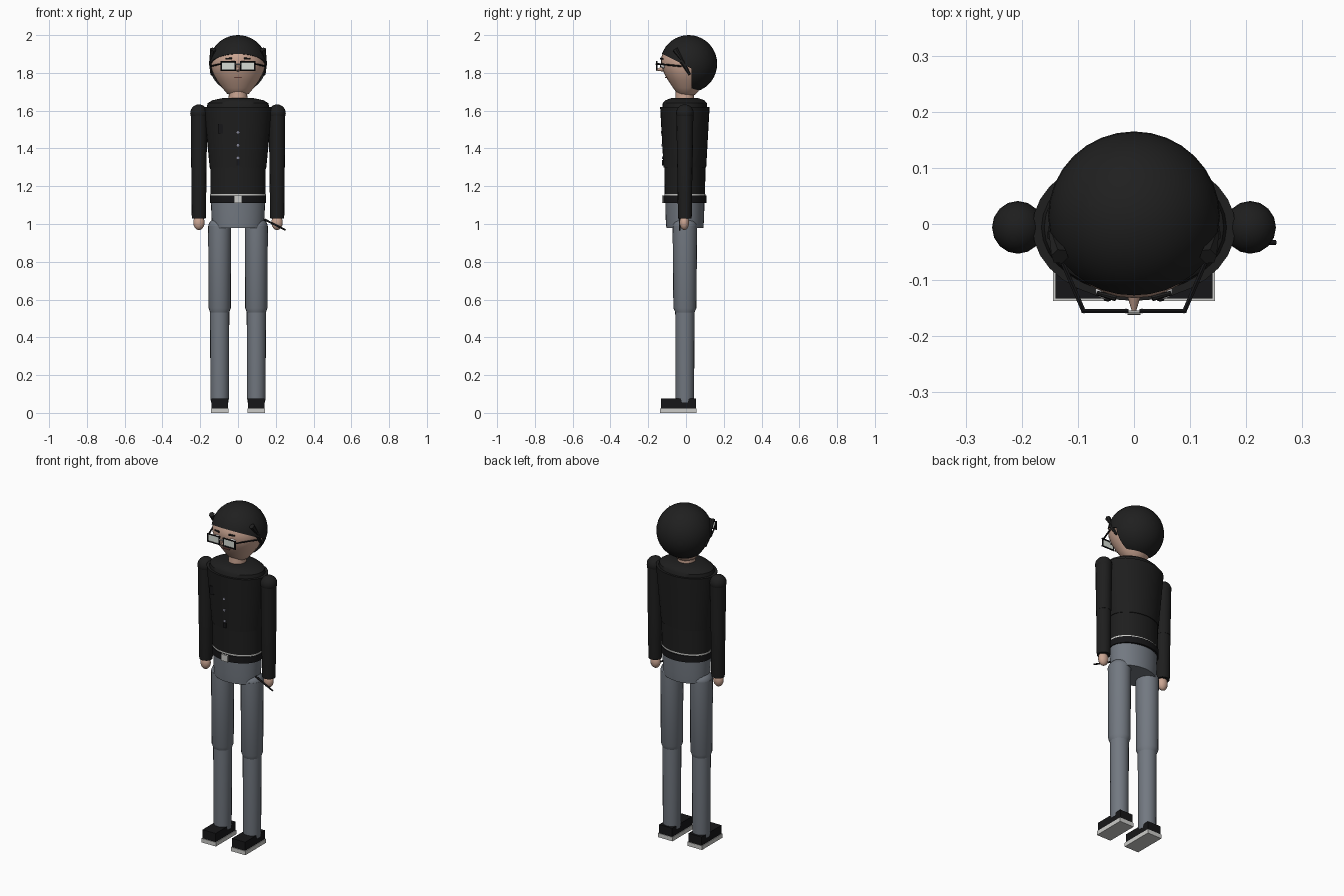
import bpy, bmesh, math
from mathutils import Vector

if "Cube" in bpy.data.objects:
    bpy.data.objects.remove(bpy.data.objects["Cube"])


def mat(name, r, g, b):
    m = bpy.data.materials.new(name)
    m.diffuse_color = (r, g, b, 1)
    m.use_nodes = True
    m.node_tree.nodes["Principled BSDF"].inputs["Base Color"].default_value = m.diffuse_color
    return m


BLACK = mat("soft black cloth", .013, .013, .013)
HAIR = mat("black hair", .014, .014, .014)
DARK = mat("belt and frame black", .008, .008, .009)
GREY = mat("trouser grey", .17, .19, .22)
SKIN = mat("skin", .60, .38, .29)
PALE = mat("pale grey", .60, .60, .58)
LENS = mat("lens", .68, .72, .66)
WHITE = mat("eye white", .85, .85, .85)
LIP = mat("lip", .28, .10, .08)
BUTTON = mat("button", .25, .25, .32)
CY = -.006


def finish(bm, name, m, angle=40):
    bmesh.ops.recalc_face_normals(bm, faces=bm.faces)
    me = bpy.data.meshes.new(name)
    bm.to_mesh(me)
    bm.free()
    me.materials.append(m)
    for p in me.polygons:
        p.use_smooth = True
    me.set_sharp_from_angle(angle=math.radians(angle))
    ob = bpy.data.objects.new(name, me)
    bpy.context.collection.objects.link(ob)
    return ob


def loft(name, m, rings, cx=0, cy=CY, n=32):
    """Stack of elliptical rings (z, rx, ry[, y shift]) with capped ends."""
    bm = bmesh.new()
    loops = []
    for z, rx, ry, *dy in rings:
        y0 = cy + (dy[0] if dy else 0)
        loops.append([bm.verts.new((cx + rx * math.cos(2 * math.pi * i / n),
                                    y0 + ry * math.sin(2 * math.pi * i / n), z)) for i in range(n)])
    for a, b in zip(loops, loops[1:]):
        for i in range(n):
            j = (i + 1) % n
            bm.faces.new((a[i], a[j], b[j], b[i]))
    bm.faces.new(loops[0])
    bm.faces.new(loops[-1])
    return finish(bm, name, m)


def ball(name, m, c, r, cuts=(), u=32, v=20):
    """Ellipsoid, optionally trimmed: keeps the side each cut normal points to."""
    bm = bmesh.new()
    bmesh.ops.create_uvsphere(bm, u_segments=u, v_segments=v, radius=1)
    for vt in bm.verts:
        vt.co = Vector((vt.co.x * r[0], vt.co.y * r[1], vt.co.z * r[2])) + Vector(c)
    for co, no in cuts:
        bmesh.ops.bisect_plane(bm, geom=bm.verts[:] + bm.edges[:] + bm.faces[:],
                               plane_co=co, plane_no=no, clear_inner=True)
        bmesh.ops.holes_fill(bm, edges=[e for e in bm.edges if e.is_boundary])
    return finish(bm, name, m)


def box(name, m, lo, hi):
    bm = bmesh.new()
    bmesh.ops.create_cube(bm, size=1)
    for v in bm.verts:
        v.co = Vector([(a + b) / 2 + k * (b - a) for a, b, k in zip(lo, hi, v.co)])
    return finish(bm, name, m)


def rod(name, m, p, q, r1, r2=None, n=10):
    p, q = Vector(p), Vector(q)
    bm = bmesh.new()
    bmesh.ops.create_cone(bm, cap_ends=True, segments=n, radius1=r1,
                          radius2=r1 if r2 is None else r2, depth=(q - p).length)
    rot = (q - p).to_track_quat('Z', 'Y')
    for v in bm.verts:
        v.co = rot @ v.co + (p + q) / 2
    return finish(bm, name, m)


# torso
loft("chest", BLACK, [(1.30, .15, .113), (1.62, .181, .131)])
loft("waist", BLACK, [(1.158, .146, .107), (1.305, .147, .109)])
loft("shoulder_yoke", BLACK, [(1.60, .17, .12), (1.64, .16, .117), (1.655, .135, .103), (1.667, .08, .07)])
loft("shirt_hem", PALE, [(1.150, .147, .108), (1.159, .147, .108)])
loft("belt", DARK, [(1.112, .149, .115), (1.15, .149, .115)])
loft("pelvis", GREY, [(.98, .135, .098), (1.03, .14, .102), (1.155, .145, .104)])
box("belt_buckle", PALE, (-.022, -.128, 1.112), (.022, -.118, 1.15))
for z in (1.485, 1.417, 1.35):
    y = CY - .113 - .018 * (z - 1.3) / .32
    rod("shirt_button", BUTTON, (0, y + .004, z), (0, y - .004, z), .007)
box("button_placket", DARK, (-.009, -.126, 1.31), (.009, -.117, 1.34))
box("chest_pocket", DARK, (-.105, -.116, 1.48), (-.08, -.100, 1.53))

# limbs
for s, side in ((-1, "left"), (1, "right")):
    x = s * .207
    ball(side + "_shoulder", BLACK, (x, CY, 1.587), (.046, .047, .046), u=16, v=12)
    loft(side + "_upper_arm", BLACK, [(1.30, .041, .041), (1.59, .043, .045)], x, n=16)
    ball(side + "_elbow", BLACK, (x, CY, 1.31), (.040, .040, .040), u=16, v=10)
    loft(side + "_forearm", BLACK, [(1.03, .036, .035), (1.045, .038, .037), (1.31, .040, .040)], x, n=16)
    ball(side + "_hand", SKIN, (x, CY - .003, 1.008), (.030, .025, .04), u=16, v=12)
    x = s * .097
    ball(side + "_hip", GREY, (x, CY, .985), (.061, .065, .05), u=20, v=12)
    loft(side + "_thigh", GREY, [(.53, .050, .05), (.555, .059, .061), (.99, .061, .065)], x, n=20)
    ball(side + "_knee", GREY, (x, CY, .54), (.053, .053, .03), u=20, v=12)
    loft(side + "_shin", GREY, [(.055, .046, .046), (.08, .049, .049), (.54, .051, .051)], x, n=20)
    box(side + "_shoe", DARK, (x - .043, -.133, .022), (x + .043, .053, .075))
    box(side + "_sole", PALE, (x - .047, -.137, 0), (x + .047, .056, .024))

# wand in the hand
rod("thin_stick", DARK, (.14, -.033, 1.024), (.252, -.033, .968), .0055, .0045)

# head and neck
loft("neck", SKIN, [(1.64, .05, .05), (1.72, .048, .048)], n=24)
loft("head", SKIN, [(1.68, .035, .035, .0), (1.69, .058, .05, -.002), (1.72, .083, .074), (1.76, .112, .101),
                    (1.80, .134, .123), (1.84, .145, .137), (1.88, .143, .138), (1.92, .126, .123),
                    (1.96, .09, .088), (1.985, .04, .04)], cy=.006)
# hair cap and back of hair, trimmed from the same ellipsoid
hc, hr = (0, .014, 1.848), (.153, .151, .152)
ball("hair_cap", HAIR, hc, hr, [((0, -.125, 1.90), (0, .5, 1))])
ball("hair_back", HAIR, hc, hr, [((0, .03, 1.8), (0, 1, 0)), ((0, 0, 1.705), (0, 0, 1))])

for s, side in ((-1, "left"), (1, "right")):
    rod(side + "_hair_lock", HAIR, (s * .132, -.058, 1.925), (s * .150, -.005, 1.845), .016, .003, 6)
    rod(side + "_sideburn", HAIR, (s * .142, -.02, 1.86), (s * .140, .02, 1.79), .014, .006, 6)
    # eye, pupil, brow
    ball(side + "_eye", WHITE, (s * .047, -.119, 1.838), (.022, .016, .014), u=16, v=10)
    ball(side + "_pupil", DARK, (s * .047, -.134, 1.838), (.007, .004, .008), u=12, v=8)
    rod(side + "_eyebrow", HAIR, (s * .032, -.132, 1.876), (s * .066, -.123, 1.874), .006, .004, 8)
    # glasses: lens, four frame bars, side arm
    a, b, y, t = .014, .089, -.155, .0045
    box(side + "_lens", LENS, (min(s * a, s * b), y - .001, 1.815), (max(s * a, s * b), y + .001, 1.859))
    for z in (1.815, 1.859):
        rod(side + "_frame_bar", DARK, (s * (a - t), y, z), (s * (b + t), y, z), t, n=6)
    for fx in (a, b):
        rod(side + "_frame_post", DARK, (s * fx, y, 1.812), (s * fx, y, 1.862), t, n=6)
    rod(side + "_glasses_arm", DARK, (s * .09, y, 1.848), (s * .146, -.025, 1.835), t, n=6)

rod("glasses_bridge", PALE, (-.012, -.158, 1.846), (.012, -.158, 1.846), .004, n=8)
rod("nose", SKIN, (0, -.115, 1.822), (0, -.158, 1.815), .016, .003, 12)
box("mouth", LIP, (-.019, -.112, 1.772), (.019, -.102, 1.778))
